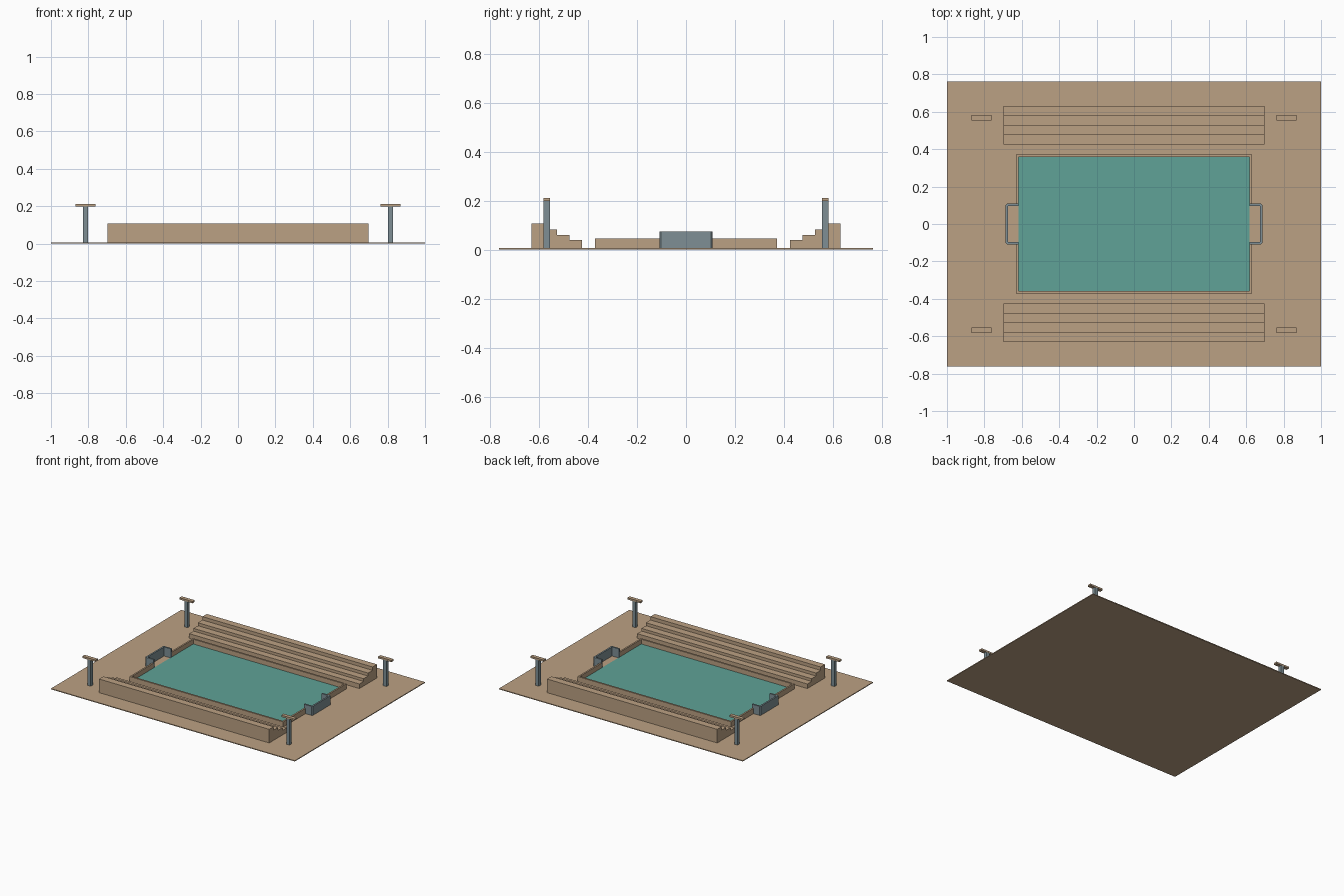
import bpy, bmesh

if "Cube" in bpy.data.objects:
    bpy.data.objects.remove(bpy.data.objects["Cube"])


def material(name, colour):
    m = bpy.data.materials.new(name)
    m.diffuse_color = (*colour, 1)
    m.use_nodes = True
    m.node_tree.nodes["Principled BSDF"].inputs["Base Color"].default_value = m.diffuse_color
    return m


TAN = material("sand_tan", (0.50, 0.356, 0.227))
TEAL = material("pitch_teal", (0.115, 0.36, 0.31))
GREY = material("steel_grey", (0.21, 0.275, 0.30))


def prism(name, outline, start, depth, mat):
    """Extrude a closed outline of 3D points along a depth vector."""
    bm = bmesh.new()
    face = bm.faces.new([bm.verts.new([a + b for a, b in zip(p, start)]) for p in outline])
    new = bmesh.ops.extrude_face_region(bm, geom=[face])["geom"]
    verts = [v for v in new if isinstance(v, bmesh.types.BMVert)]
    bmesh.ops.translate(bm, verts=verts, vec=depth)
    bmesh.ops.recalc_face_normals(bm, faces=bm.faces)
    mesh = bpy.data.meshes.new(name)
    bm.to_mesh(mesh)
    bm.free()
    mesh.materials.append(mat)
    obj = bpy.data.objects.new(name, mesh)
    bpy.context.collection.objects.link(obj)
    return obj


def flat(name, points, z0, z1, mat):
    return prism(name, [(x, y, 0) for x, y in points], (0, 0, z0), (0, 0, z1 - z0), mat)


def box(name, x0, x1, y0, y1, z0, z1, mat):
    return flat(name, [(x0, y0), (x1, y0), (x1, y1), (x0, y1)], z0, z1, mat)


BASE = 0.006

# Ground slab and playing surface
box("ground", -1, 1, -0.763, 0.763, 0, BASE, TAN)
box("playing_surface", -0.618, 0.618, -0.359, 0.359, BASE, 0.010, TEAL)

# Stepped stands on the two long sides
steps = [(0.425, 0.04), (0.475, 0.06), (0.527, 0.082), (0.58, 0.107), (0.631, None)]
profile = [(steps[0][0], BASE)]
for (y, z), (y_next, _) in zip(steps, steps[1:]):
    profile += [(y, z), (y_next, z)]
profile.append((steps[-1][0], BASE))
for side, s in (("back", 1), ("front", -1)):
    prism(side + "_stand", [(0, s * y, z) for y, z in profile],
          (-0.698, 0, 0), (1.396, 0, 0), TAN)

# Low boards: one U-shaped half at each long side, leaving the goal openings
for side, s in (("back", 1), ("front", -1)):
    pts = [(-0.63, 0.108), (-0.63, 0.372), (0.63, 0.372), (0.63, 0.108),
           (0.618, 0.108), (0.618, 0.359), (-0.618, 0.359), (-0.618, 0.108)]
    flat(side + "_boards", [(x, s * y) for x, y in pts], BASE, 0.045, TAN)

# Open-topped goals with slightly cut outer corners
for side, s in (("right", 1), ("left", -1)):
    pts = [(0.618, -0.109), (0.679, -0.109), (0.686, -0.102), (0.686, 0.102),
           (0.679, 0.109), (0.618, 0.109), (0.618, 0.097), (0.674, 0.097),
           (0.674, -0.097), (0.618, -0.097)]
    flat(side + "_goal", [(s * x, y) for x, y in pts], BASE, 0.073, GREY)

# Corner floodlights: a post with a crossbar
for xn, sx in (("left", -1), ("right", 1)):
    for yn, sy in (("front", -1), ("back", 1)):
        cx, cy = sx * 0.816, sy * 0.568
        name = yn + "_" + xn + "_light_"
        box(name + "post", cx - 0.0135, cx + 0.0135, cy - 0.0125, cy + 0.0125, BASE, 0.198, GREY)
        box(name + "bar", cx - 0.054, cx + 0.054, cy - 0.0135, cy + 0.0135, 0.198, 0.211, TAN)
